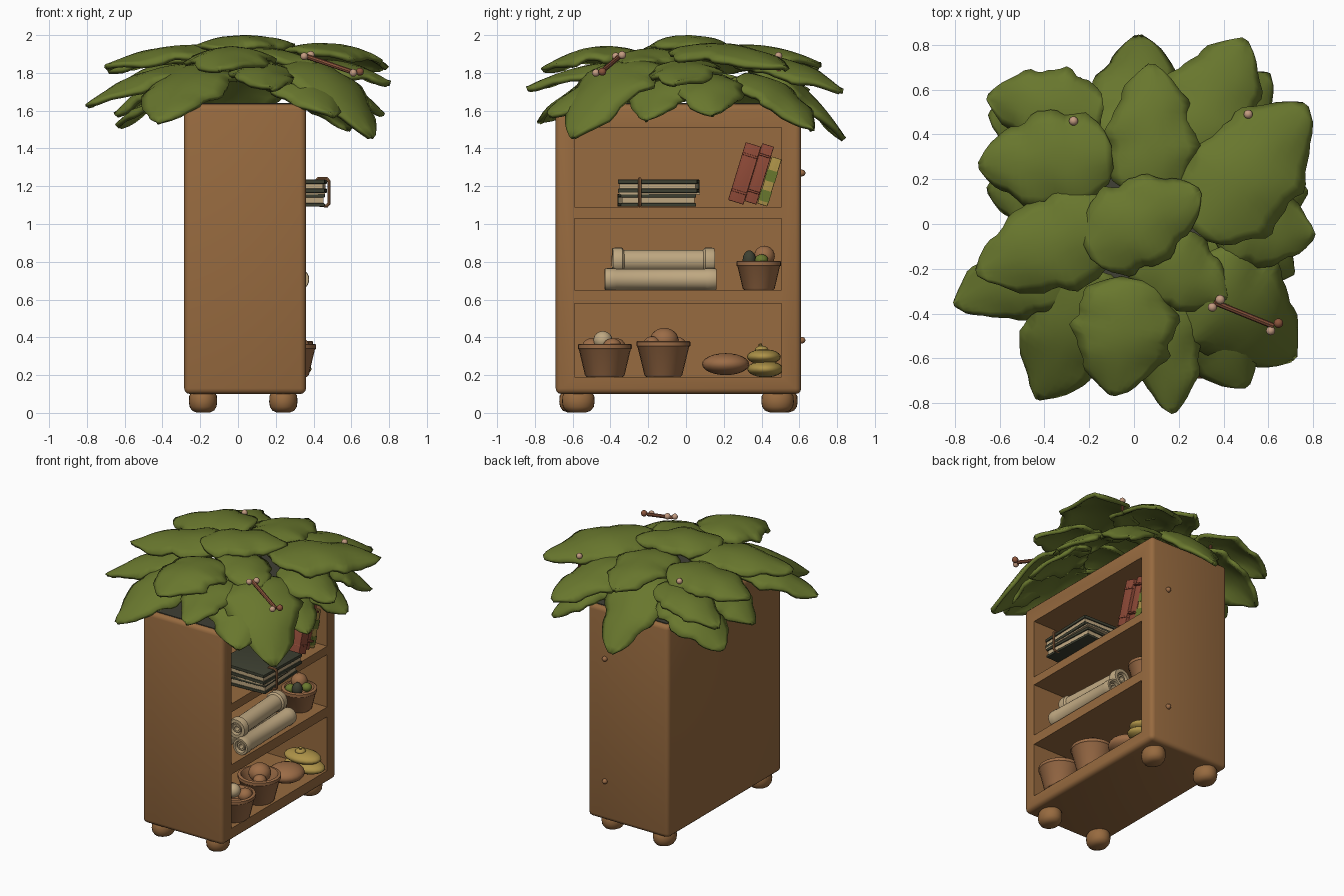
import bpy, bmesh, math
from mathutils import Vector

if "Cube" in bpy.data.objects:
    bpy.data.objects.remove(bpy.data.objects["Cube"])

def mat(name, *c):
    m = bpy.data.materials.new(name)
    m.diffuse_color = (*c, 1)
    m.use_nodes = True
    m.node_tree.nodes["Principled BSDF"].inputs["Base Color"].default_value = m.diffuse_color
    return m

WOOD = mat("wood", .31, .145, .05)
CLAY = mat("clay brown", .33, .15, .062)
LEAF = mat("leaf green", .14, .185, .027)
SOIL = mat("dark soil", .05, .05, .035)
CREAM = mat("parchment", .52, .39, .22)
RED = mat("red cover", .28, .07, .04)
DARK = mat("dark cover", .048, .052, .032)
YELLOW = mat("straw yellow", .42, .29, .065)
PINK = mat("pale bead", .55, .33, .22)
TWIG = mat("red twig", .26, .09, .045)

def finish(name, bm, m, loc=(0, 0, 0), rot=(0, 0, 0), angle=40):
    me = bpy.data.meshes.new(name)
    bm.to_mesh(me)
    bm.free()
    me.materials.append(m)
    me.polygons.foreach_set("use_smooth", [True] * len(me.polygons))
    me.set_sharp_from_angle(angle=math.radians(angle))
    ob = bpy.data.objects.new(name, me)
    ob.location, ob.rotation_euler = loc, rot
    bpy.context.collection.objects.link(ob)
    return ob

def box(name, loc, size, m, rot=(0, 0, 0), bevel=.0, offset=(0, 0, 0)):
    bm = bmesh.new()
    bmesh.ops.create_cube(bm, size=1)
    bmesh.ops.scale(bm, vec=size, verts=bm.verts)
    bmesh.ops.translate(bm, vec=offset, verts=bm.verts)
    if bevel:
        bmesh.ops.bevel(bm, geom=bm.edges[:], offset=bevel, segments=3, profile=.5, affect='EDGES')
    return finish(name, bm, m, loc, rot)

def ball(name, loc, radii, m, rot=(0, 0, 0)):
    bm = bmesh.new()
    bmesh.ops.create_uvsphere(bm, u_segments=20, v_segments=12, radius=1)
    bmesh.ops.scale(bm, vec=radii, verts=bm.verts)
    return finish(name, bm, m, loc, rot, 60)

def lathe(name, profile, loc, m, rot=(0, 0, 0), n=24):
    bm = bmesh.new()
    rows = [[bm.verts.new((r * math.cos(k * math.tau / n), r * math.sin(k * math.tau / n), z))
             for k in range(n)] for r, z in profile]
    for a, b in zip(rows, rows[1:]):
        for k in range(n):
            bm.faces.new((a[k], a[(k + 1) % n], b[(k + 1) % n], b[k]))
    bmesh.ops.remove_doubles(bm, verts=bm.verts, dist=1e-5)
    bmesh.ops.recalc_face_normals(bm, faces=bm.faces)
    return finish(name, bm, m, loc, rot)

def tube(name, pts, r, m, cyclic=False):
    cu = bpy.data.curves.new(name, 'CURVE')
    cu.dimensions, cu.bevel_depth, cu.bevel_resolution, cu.use_fill_caps = '3D', r, 2, True
    sp = cu.splines.new('POLY')
    sp.points.add(len(pts) - 1)
    for p, q in zip(sp.points, pts):
        p.co = (*q, 1)
    sp.use_cyclic_u = cyclic
    tmp = bpy.data.objects.new(name, cu)
    bm = bmesh.new()
    bm.from_mesh(bpy.data.meshes.new_from_object(tmp))
    bpy.data.objects.remove(tmp)
    return finish(name, bm, m)

# Bookcase: rounded block with three compartments cut from the +x side
case = box("bookcase", (.0375, -.04, .8675), (.645, 1.30, 1.535), WOOD, bevel=.03)
for lo, hi in ((.19, .58), (.65, 1.03), (1.09, 1.51)):
    cut = box("compartment_cutter", (.14, -.0425, (lo + hi) / 2), (.72, 1.095, hi - lo), WOOD)
    cut.hide_render = True
    mod = case.modifiers.new("compartment", 'BOOLEAN')
    mod.operation, mod.solver, mod.object = 'DIFFERENCE', 'EXACT', cut
    bpy.context.view_layer.objects.active = case
    bpy.ops.object.modifier_apply(modifier=mod.name)
    bpy.data.objects.remove(cut)
case.data.set_sharp_from_angle(angle=math.radians(40))
box("top_soil", (.0375, -.04, 1.634), (.58, 1.24, .012), SOIL)

# Bun feet and side pegs
for x, y in ((.24, -.57), (.24, .485), (-.185, -.585), (-.185, .505)):
    foot = lathe("foot", [(0, .001), (.035, .002), (.058, .012), (.071, .032), (.075, .058), (.073, .09),
                          (.05, .13), (0, .13)], (x, y, 0), WOOD)
    foot.scale.y = 1.15
for z in (.385, 1.27):
    ball("side_peg", (.22, .612, z), (.018, .02, .018), CLAY)

# Leaves: arched ovate blades, given as base, tip, width, arch
def leaf(name, base, tip, width, arch, seed):
    base, tip = Vector(base), Vector(tip)
    d = (tip - base).normalized()
    side = Vector((0, 0, 1)).cross(d).normalized()
    up = d.cross(side)
    nu, nv = 20, 8
    bm = bmesh.new()
    rows = []
    for i in range(nu + 1):
        t = .012 + .98 * i / nu
        prof = t ** .5 * (1 - t) ** .72 / .433
        row = []
        for j in range(nv + 1):
            v = 2 * j / nv - 1
            lobe = .07 * math.sin(t * 19 + seed * 2.1 + 2 * v) + .04 * math.sin(t * 37 + seed + v)
            w = width / 2 * prof * (1 + lobe)
            p = base.lerp(tip, t) + side * (w * v)
            p.z += arch * 4 * t * (1 - t)
            p += up * (-.28 * w * v * v - .01 * abs(v) * math.sin(t * 14 + seed + v * 2))
            row.append(bm.verts.new(p))
        rows.append(row)
    for a, b in zip(rows, rows[1:]):
        for j in range(nv):
            bm.faces.new((a[j], b[j], b[j + 1], a[j + 1]))
    ob = finish(name, bm, LEAF, angle=55)
    s = ob.modifiers.new("thickness", 'SOLIDIFY')
    s.thickness, s.offset = .026, -1

upper = [
    ((-.22, -.12, 1.95), (.30, .15, 1.95), .40, .05),
    ((.08, .10, 1.92), (.08, .72, 1.85), .40, .06),
    ((-.03, .03, 1.93), (-.71, -.22, 1.84), .43, .055),
    ((.0, -.24, 1.91), (-.1, -.77, 1.82), .45, .07),
    ((.0, -.10, 1.92), (.42, -.33, 1.85), .36, .04),
    ((.27, -.04, 1.93), (.77, .54, 1.83), .50, .07),
    ((-.09, .30, 1.92), (-.70, .26, 1.82), .44, .06),
    ((.20, .28, 1.89), (.50, .83, 1.71), .44, .065),
]
lower = [
    ((.02, .33, 1.86), (.02, .85, 1.45), .44, .10),
    ((-.14, .47, 1.87), (-.66, .57, 1.72), .36, .06),
    ((-.15, .38, 1.80), (-.65, .50, 1.52), .46, .07),
    ((-.20, -.12, 1.85), (-.81, -.36, 1.63), .37, .06),
    ((-.15, -.20, 1.85), (-.43, -.79, 1.54), .46, .08),
    ((.10, -.25, 1.85), (.18, -.85, 1.72), .33, .05),
    ((.20, -.25, 1.83), (.51, -.73, 1.58), .42, .06),
    ((.25, -.20, 1.85), (.72, -.61, 1.46), .52, .15),
    ((.35, .04, 1.86), (.81, -.06, 1.75), .38, .05),
    ((.35, .10, 1.80), (.78, .14, 1.58), .38, .07),
    ((.34, -.05, 1.80), (.72, -.22, 1.55), .36, .07),
    ((.30, .32, 1.80), (.60, .68, 1.50), .38, .07),
    ((-.22, .14, 1.80), (-.66, .15, 1.58), .40, .07),
]
for kind, rows in (("upper_leaf", upper), ("lower_leaf", lower)):
    for i, row in enumerate(rows):
        leaf(kind, *row, i)

# Twig with paired beads, and small buds on the canopy
ends = [(.36, -.35, 1.888), (.62, -.455, 1.80)]
tube("twig", ends, .013, TWIG)
for (x, y, z), c in zip(ends, (PINK, TWIG)):
    ball("twig_bead", (x + .025, y + .012, z + .006), (.021, .021, .021), c)
    ball("twig_bead", (x - .01, y - .022, z), (.02, .02, .02), PINK)
for x, y, z in ((-.27, .46, 1.905), (.51, .49, 1.89)):
    ball("bud", (x, y, z), (.02, .02, .02), PINK)
    tube("bud_stem", [(x, y, z), (x, y, z - .08)], .01, TWIG)

# Books: two covers, a spine and a page block; local z is the thickness
def book(name, loc, size, cover, rot=(0, 0, 0), spine=-1, c=.016):
    x, y, t = size
    for s in (-1, 1):
        box(name + "_cover", loc, (x, y, c), cover, rot, .004, (0, 0, s * (t - c) / 2))
    box(name + "_spine", loc, (c, y, t), cover, rot, .005, (spine * (x - c) / 2, 0, 0))
    box(name + "_pages", loc, (x - .016, y - .016, t - c), CREAM, rot)

book("lower_flat_book", (.265, -.155, 1.125), (.37, .40, .066), DARK, (0, 0, .05), c=.018)
book("upper_flat_book", (.275, -.145, 1.2), (.38, .42, .07), DARK, (0, 0, -.03), c=.022)
box("loose_pages", (.275, -.14, 1.161), (.37, .43, .010), CREAM)
tube("book_clasp", [(.415, -.245, 1.10), (.47, -.245, 1.095), (.482, -.245, 1.11), (.482, -.245, 1.225),
                    (.47, -.245, 1.24), (.425, -.245, 1.24), (.415, -.245, 1.23)], .009, CLAY, True)
lean = (math.radians(73), 0, 0)
book("left_red_book", (.20, .31, 1.268), (.26, .32, .085), RED, lean, 1)
book("right_red_book", (.19, .388, 1.265), (.24, .32, .065), RED, lean, 1)
book("pale_book", (.19, .442, 1.225), (.24, .26, .055), YELLOW, lean, 1)
for o in (-.08, .03):
    box("green_book_band", (.19, .442, 1.225), (.246, .06, .058), LEAF, lean, 0, (0, o, 0))
for o, w in ((.31, .087), (.388, .067)):
    for k in (-.1, .1):
        box("spine_rib", (.20, o, 1.266), (.268, .012, w), RED, lean, .003, (0, k, 0))

# Rolled parchments lying along y, with hollow ends
def scroll(name, loc, length, r, yaw, flare=1.0):
    h = length / 2
    end = [(r * .3, h - .05), (r * .3, h - .01), (r * .5, h - .01), (r * .55, h - .03), (r * .7, h - .03),
           (r * .75, h), (r * flare * .95, h), (r * flare, h - .012), (r * flare, h - .05), (r, h - .06)]
    prof = [(0, h - .05)] + end + [(a, -z) for a, z in reversed(end)] + [(0, -h + .05)]
    lathe(name, prof, loc, CREAM, (math.pi / 2, 0, yaw))

scroll("front_scroll", (.31, -.135, .707), .59, .056, .03, 1.05)
scroll("back_scroll", (.17, -.15, .705), .54, .054, -.03)
scroll("top_scroll", (.24, -.12, .805), .54, .058, .06, 1.2)

# Clay pots with their contents
def pot(name, loc, r0, r1, h):
    lathe(name, [(0, 0), (r0 - .01, 0), (r0, .01), (r1 - .006, h - .03), (r1, h - .025), (r1, h - .004),
                 (r1 - .006, h), (r1 - .02, h), (r1 - .026, h - .01), (r0 - .01, h * .5), (0, h * .5)], loc, CLAY)

pot("small_pot", (.22, .385, .65), .085, .118, .155)
ball("pot_nut", (.20, .415, .83), (.055, .055, .055), CLAY)
ball("pot_herb", (.27, .40, .81), (.035, .035, .03), LEAF)
ball("pot_stone", (.24, .335, .81), (.035, .035, .05), DARK)
ball("pot_herb", (.18, .34, .80), (.035, .035, .03), LEAF)
pot("left_pot", (.27, -.43, .19), .105, .143, .175)
pot("middle_pot", (.255, -.12, .19), .10, .143, .19)
ball("pale_egg", (.27, -.44, .385), (.05, .05, .048), CREAM)
for x, y in ((.33, -.39), (.21, -.37), (.24, -.50)):
    ball("pot_nut", (x, y, .35), (.05, .05, .045), CLAY)
ball("round_loaf", (.255, -.115, .385), (.075, .075, .065), CLAY)
ball("pot_nut", (.30, -.18, .365), (.045, .045, .04), CLAY)
ball("pot_nut", (.22, -.04, .36), (.04, .04, .04), CLAY)

# Flat loaf and stacked yellow gourds
ball("flat_loaf", (.24, .21, .258), (.12, .125, .058), CLAY)
ball("lower_gourd", (.24, .42, .232), (.15, .095, .044), YELLOW)
ball("middle_gourd", (.23, .412, .297), (.135, .09, .04), YELLOW)
ball("gourd_top", (.22, .40, .335), (.035, .035, .02), YELLOW)
tube("gourd_stem", [(.22, .40, .34), (.225, .392, .365)], .01, YELLOW)
